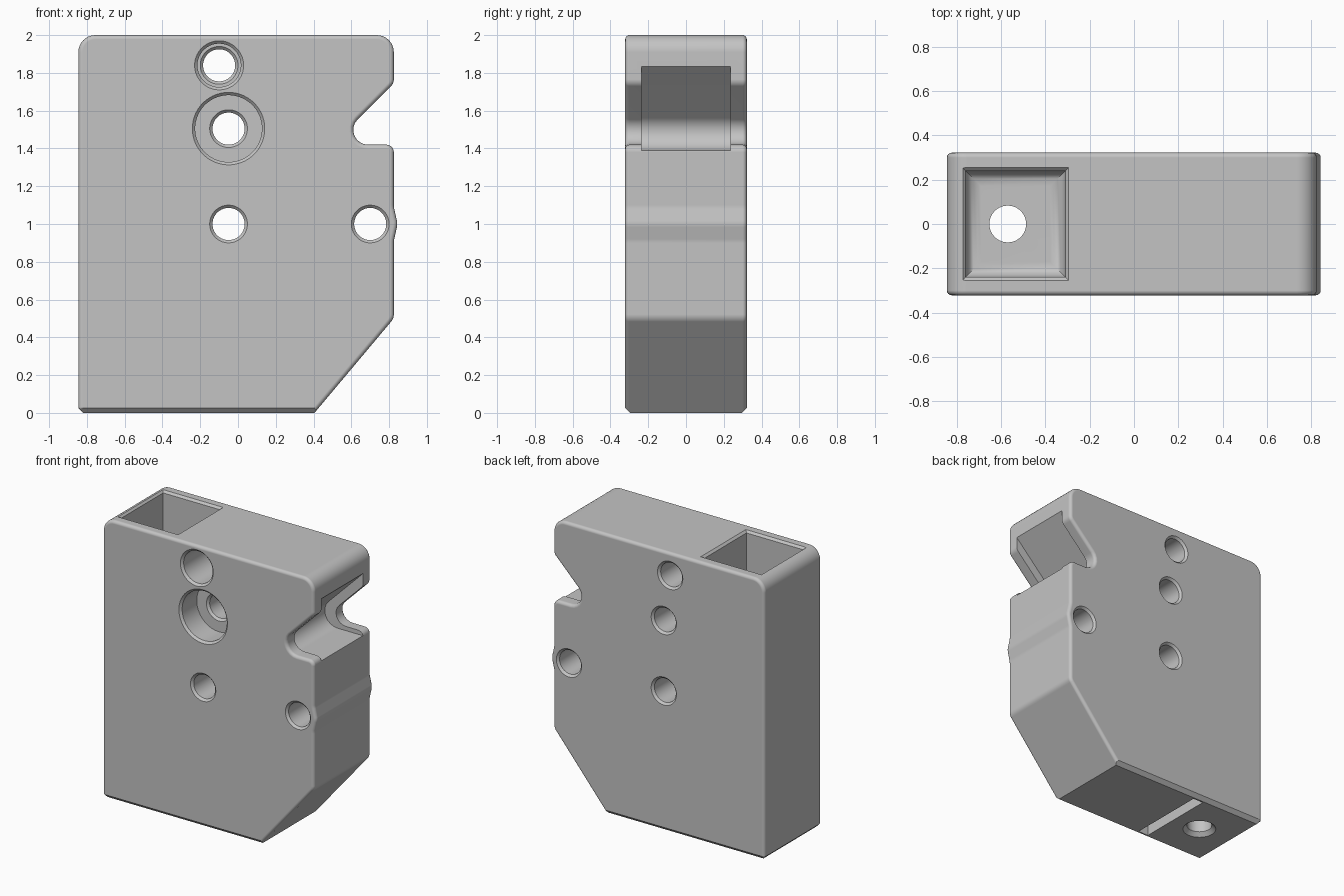
import bpy, bmesh, math
from mathutils import Vector

cube = bpy.data.objects.get("Cube")
if cube:
    bpy.data.objects.remove(cube, do_unlink=True)

grey = bpy.data.materials.new("light_grey")
grey.use_nodes = True
GREY = (0.55, 0.55, 0.55, 1)
grey.diffuse_color = GREY
grey.node_tree.nodes["Principled BSDF"].inputs["Base Color"].default_value = GREY

HALF = 0.322   # half thickness of the block


def make_object(name, bm):
    bmesh.ops.recalc_face_normals(bm, faces=bm.faces[:])
    mesh = bpy.data.meshes.new(name)
    bm.to_mesh(mesh)
    bm.free()
    mesh.materials.append(grey)
    obj = bpy.data.objects.new(name, mesh)
    bpy.context.collection.objects.link(obj)
    return obj


def loft(loops):
    """Closed solid through equally long loops of points."""
    bm = bmesh.new()
    rows = [[bm.verts.new(p) for p in loop] for loop in loops]
    count = len(rows[0])
    for low, high in zip(rows, rows[1:]):
        for i in range(count):
            j = (i + 1) % count
            bm.faces.new((low[i], low[j], high[j], high[i]))
    bm.faces.new(rows[0][::-1])
    bm.faces.new(rows[-1])
    bmesh.ops.recalc_face_normals(bm, faces=bm.faces[:])
    return bm


def rounded(corners, steps=8):
    """Outline from (x, z, radius) corners, each filleted by its radius."""
    pts = []
    for i, (x, z, r) in enumerate(corners):
        p = Vector((x, z))
        if r == 0:
            pts.append(p)
            continue
        a = (Vector(corners[i - 1][:2]) - p).normalized()
        b = (Vector(corners[(i + 1) % len(corners)][:2]) - p).normalized()
        half = math.acos(a.dot(b)) / 2
        centre = p + (a + b).normalized() * (r / math.sin(half))
        start = p + a * (r / math.tan(half)) - centre
        first = math.atan2(start.y, start.x)
        turn = math.copysign(math.pi - 2 * half, b.x * a.y - b.y * a.x)
        for k in range(steps + 1):
            angle = first + turn * k / steps
            pts.append(centre + r * Vector((math.cos(angle), math.sin(angle))))
    return pts


def prism(outline, depth):
    """Solid with an x-z outline, reaching depth to both sides along y."""
    return loft([[(p.x, y, p.y) for p in outline] for y in (-depth, depth)])


def ring_stack(name, sides, rings, place):
    """Loft rings (half_u, half_v, t); place maps (u, v, t) to a point."""
    grow = math.sqrt(2) if sides == 4 else 1
    angles = [2 * math.pi * (i + 0.5) / sides for i in range(sides)]
    return make_object(name, loft([
        [place(grow * ru * math.cos(a), grow * rv * math.sin(a), t) for a in angles]
        for ru, rv, t in rings]))


# Block outline with side notch, bump and sloped lower corner
bm = prism(rounded([
    (-0.845, 0.025, 0), (-0.82, 0, 0), (0.405, 0, 0), (0.825, 0.5, 0.06),
    (0.825, 0.91, 0.1), (0.845, 1.0, 0.08), (0.825, 1.09, 0.1),
    (0.825, 1.42, 0.04), (0.50, 1.42, 0.078), (0.825, 1.745, 0.05),
    (0.825, 2.0, 0.09), (-0.845, 2.0, 0.09)]), HALF)

# Rounded front and back rims
rims = [e for e in bm.edges if abs(e.verts[0].co.y - e.verts[1].co.y) < 0.001]
bmesh.ops.bevel(bm, geom=rims, offset=0.022, segments=4, profile=0.5,
                affect='EDGES', clamp_overlap=False)
body = make_object("block", bm)

cutters = []

# Flat chamfers along the bottom, cut by diamond bars
for name, side in (("front_chamfer", -1), ("back_chamfer", 1)):
    cutters.append(ring_stack(
        name, 4, [(0.0184, 0.0184, -1), (0.0184, 0.0184, 1)],
        lambda u, v, t: (t, side * HALF + (u + v) / math.sqrt(2), (u - v) / math.sqrt(2))))


# Cross bores, front to back
def bore(name, x, z, rings):
    cutters.append(ring_stack(name, 48, [(r, r, t) for r, t in rings],
                              lambda u, v, t: (x + u, t, z + v)))


R, RIM, C = 0.085, 0.1, 0.015
OUT = HALF + 0.05
back = [(R, HALF - C), (RIM, HALF), (RIM, OUT)]
for name, x in (("middle_bore", -0.05), ("side_bore", 0.70)):
    bore(name, x, 1.0, [(RIM, -OUT), (RIM, -HALF), (R, C - HALF)] + back)
for name, x, z, big, deep in (("top_bore", -0.10, 1.84, 0.115, 0.38),
                              ("wide_bore", -0.05, 1.505, 0.177, 0.18)):
    bore(name, x, z, [(big + C, -OUT), (big + C, -HALF), (big, C - HALF),
                      (big, deep - HALF), (RIM, deep - HALF), (R, deep + C - HALF)] + back)

# Notch pocket
cutters.append(make_object("notch_pocket", prism(rounded([
    (0.95, 1.39, 0), (0.38, 1.39, 0.1), (0.95, 1.96, 0)]), 0.235)))

# Top hopper with filleted floor
W, D, FLOOR, FIL = 0.225, 0.24, 1.45, 0.07
hopper = [(W + 0.015, D + 0.015, 2.1), (W + 0.015, D + 0.015, 2.0), (W, D, 1.985)]
for k in range(7):
    a = math.pi / 2 * k / 6
    inset = FIL * (1 - math.cos(a))
    hopper.append((W - inset, D - inset, FLOOR + FIL * (1 - math.sin(a))))
cutters.append(ring_stack("hopper", 4, hopper, lambda u, v, t: (-0.535 + u, v, t)))

# Drain from hopper to the base, with a chamfered mouth
cutters.append(ring_stack("drain", 48, [
    (0.11, 0.11, -0.1), (0.11, 0.11, 0), (0.083, 0.083, 0.027), (0.083, 0.083, 1.6)],
    lambda u, v, t: (-0.57 + u, v, t)))

# Groove across the base
cutters.append(ring_stack("base_groove", 4, [(0.04, 0.285, -0.1), (0.04, 0.285, 0.1)],
                          lambda u, v, t: (-0.32 + u, v, t)))

# Cut everything out of the block
bpy.ops.object.select_all(action='DESELECT')
bpy.context.view_layer.objects.active = body
body.select_set(True)
for cutter in cutters:
    mod = body.modifiers.new(cutter.name, 'BOOLEAN')
    mod.operation = 'DIFFERENCE'
    mod.solver = 'EXACT'
    mod.object = cutter
    bpy.ops.object.modifier_apply(modifier=mod.name)
    bpy.data.objects.remove(cutter, do_unlink=True)

# Smooth rounds, crisp edges
bpy.ops.object.shade_smooth_by_angle(angle=math.radians(32))
flat = body.modifiers.new("flat_faces", 'WEIGHTED_NORMAL')
flat.keep_sharp = True
